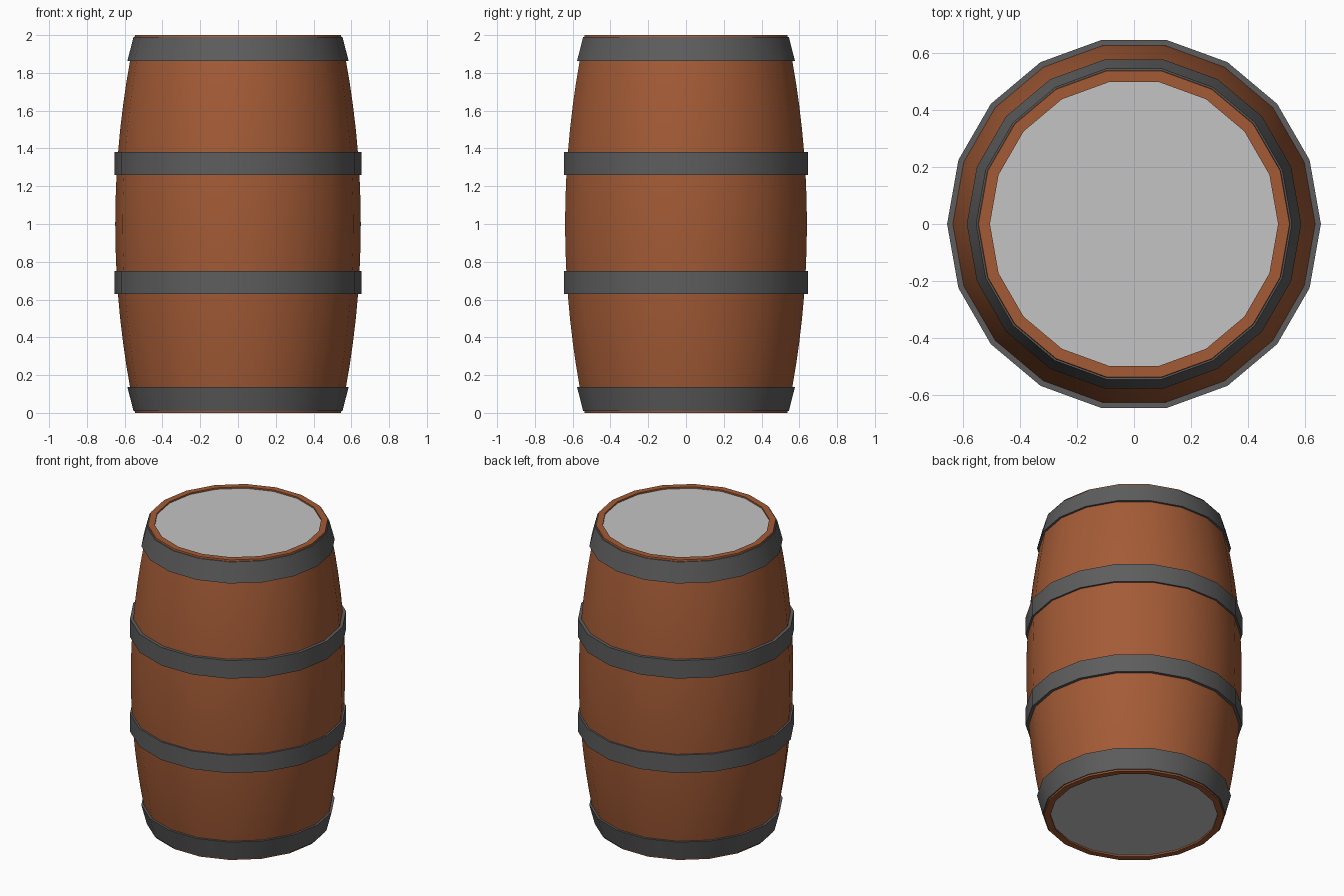
import bpy
import bmesh
from math import sin, cos, pi, radians

SIDES = 18

cube = bpy.data.objects.get("Cube")
if cube:
    bpy.data.objects.remove(cube, do_unlink=True)


def material(name, rgb):
    mat = bpy.data.materials.new(name)
    mat.use_nodes = True
    mat.diffuse_color = (*rgb, 1)
    mat.node_tree.nodes["Principled BSDF"].inputs["Base Color"].default_value = (*rgb, 1)
    return mat


def lathe(name, profile, mat, closed=False):
    """Turn a profile of (radius, height) points about the z axis."""
    bm = bmesh.new()
    rings = [[bm.verts.new((r * cos(2 * pi * i / SIDES), r * sin(2 * pi * i / SIDES), z))
              for i in range(SIDES)] for r, z in profile]
    pairs = list(zip(rings, rings[1:]))
    if closed:
        pairs.append((rings[-1], rings[0]))
    else:
        bm.faces.new(rings[0][::-1])
        bm.faces.new(rings[-1])
    for low, high in pairs:
        for i in range(SIDES):
            j = (i + 1) % SIDES
            bm.faces.new((low[i], low[j], high[j], high[i]))
    bmesh.ops.recalc_face_normals(bm, faces=bm.faces)
    mesh = bpy.data.meshes.new(name)
    bm.to_mesh(mesh)
    bm.free()
    mesh.materials.append(mat)
    obj = bpy.data.objects.new(name, mesh)
    bpy.context.collection.objects.link(obj)
    bpy.ops.object.select_all(action="DESELECT")
    obj.select_set(True)
    bpy.context.view_layer.objects.active = obj
    bpy.ops.object.shade_smooth_by_angle(angle=radians(30))
    return obj


wood = material("brown wood", (0.37, 0.105, 0.037))
iron = material("dark iron", (0.11, 0.11, 0.11))
grey = material("pale grey", (0.55, 0.55, 0.55))

# Bulging stave wall with a shallow recess at each end
LID, RECESS = 0.505, 0.01
heights = [i / 8 for i in range(17)]
wall = [(0.65 - 0.105 * (z - 1) ** 2, z) for z in heights]
body = lathe("barrel_body", [(LID, RECESS), (LID, 0)] + wall + [(LID, 2), (LID, 2 - RECESS)], wood)

# The end caps of the body are the pale lids
body.data.materials.append(grey)
for face in body.data.polygons:
    if len(face.vertices) == SIDES:
        face.material_index = 1

# Two straight hoops round the middle
for name, z in (("lower_middle_hoop", 0.63), ("upper_middle_hoop", 1.26)):
    lathe(name, [(0.62, z), (0.655, z), (0.655, z + 0.12), (0.62, z + 0.12)], iron, closed=True)

# Tapered hoops at both ends, mirrored top to bottom
taper = [(0.54, 0.01), (0.553, 0.01), (0.586, 0.138), (0.555, 0.138)]
lathe("bottom_hoop", taper, iron, closed=True)
lathe("top_hoop", [(r, 2 - z) for r, z in taper], iron, closed=True)
